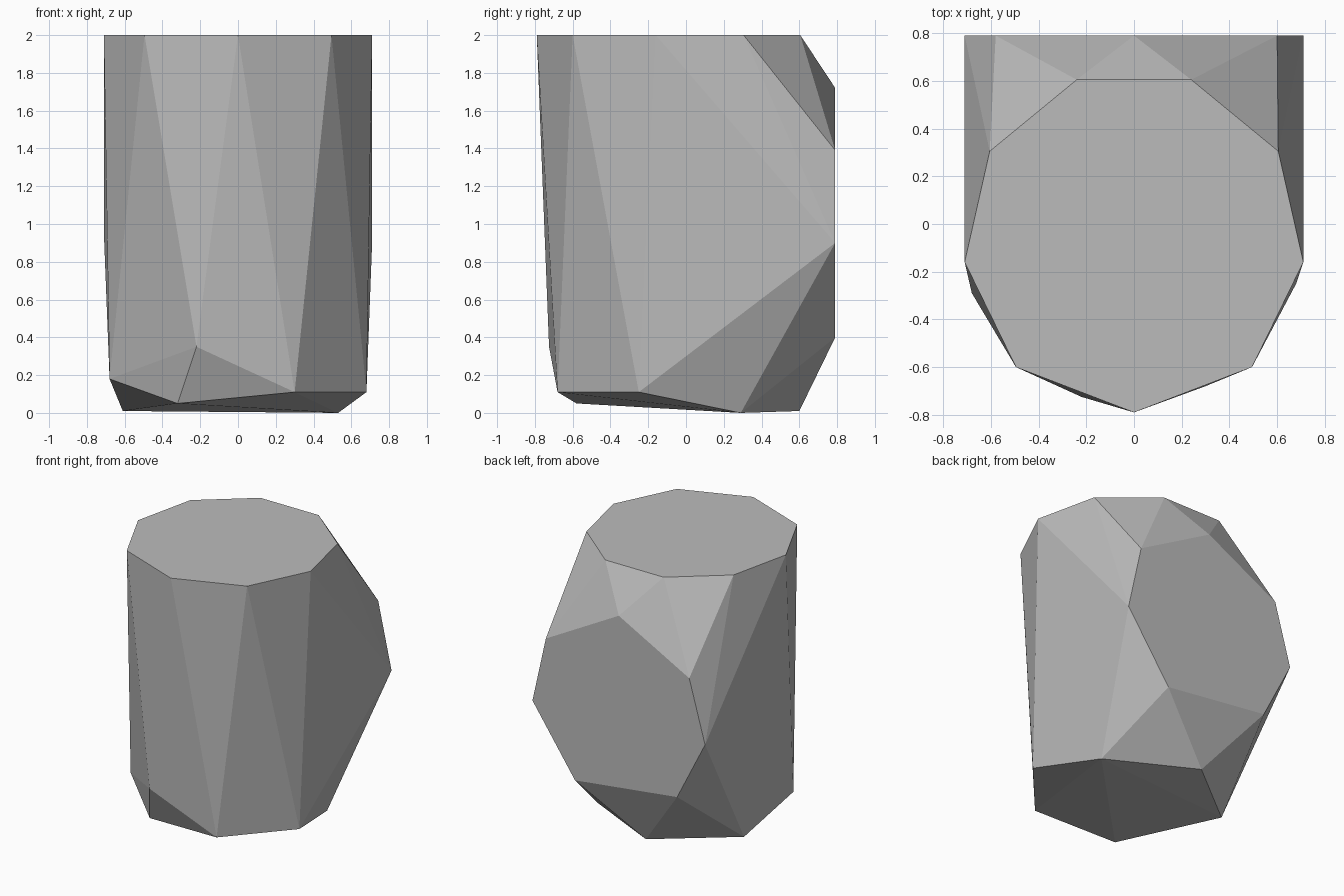
import bpy
import bmesh
import math

# Remove the default object
default_cube = bpy.data.objects.get("Cube")
if default_cube is not None:
    bpy.data.objects.remove(default_cube, do_unlink=True)


def make_material(name, colour):
    material = bpy.data.materials.new(name)
    material.use_nodes = True
    material.diffuse_color = colour
    shader = next(node for node in material.node_tree.nodes
                  if node.type == "BSDF_PRINCIPLED")
    shader.inputs["Base Color"].default_value = colour
    return material


def mirrored_ring(half_outline, height):
    """Horizontal ring from its left half, mirrored across x."""
    ring = []
    for x, y in half_outline:
        ring.append((x, y, height))
        if x > 0:
            ring.append((-x, y, height))
    return ring


def hull_object(name, points, material):
    """Faceted solid wrapped tightly around the given corner points."""
    bm = bmesh.new()
    for point in points:
        bm.verts.new(point)
    result = bmesh.ops.convex_hull(bm, input=bm.verts[:])
    loose = {item for key in ("geom_interior", "geom_unused")
             for item in result[key] if isinstance(item, bmesh.types.BMVert)}
    bmesh.ops.delete(bm, geom=list(loose), context="VERTS")
    # Merge the triangles of the flat facets
    bmesh.ops.dissolve_limit(bm, angle_limit=math.radians(0.5),
                             verts=bm.verts[:], edges=bm.edges[:])
    bmesh.ops.recalc_face_normals(bm, faces=bm.faces[:])
    mesh = bpy.data.meshes.new(name)
    bm.to_mesh(mesh)
    bm.free()
    mesh.materials.append(material)
    for polygon in mesh.polygons:
        polygon.use_smooth = False
    solid = bpy.data.objects.new(name, mesh)
    bpy.context.collection.objects.link(solid)
    return solid


# Flat nine-sided top
top_ring = mirrored_ring(
    [(0, -.79), (.495, -.6), (.71, -.16), (.605, .305), (.24, .605)], 2)

# Upright seven-sided back facet, as x and z
back_depth = .79
back_ring = [(x, back_depth, z) for x, z in [
    (0, 1.72), (.6, 1.39), (.71, .9), (.36, .4),
    (-.48, .5), (-.71, .95), (-.58, 1.41)]]

# Uneven underside and the chipped corners at its front
bottom_ring = [
    (.68, -.25, .11), (.53, .29, 0), (-.09, .6, .01),
    (-.61, .19, .01), (-.32, -.58, .05), (.3, -.68, .11)]
front_chips = [(-.22, -.725, .35), (-.68, -.29, .18)]

stone_grey = make_material("stone grey", (.5, .5, .5, 1))
hull_object("faceted_rock", top_ring + back_ring + bottom_ring + front_chips,
            stone_grey)
